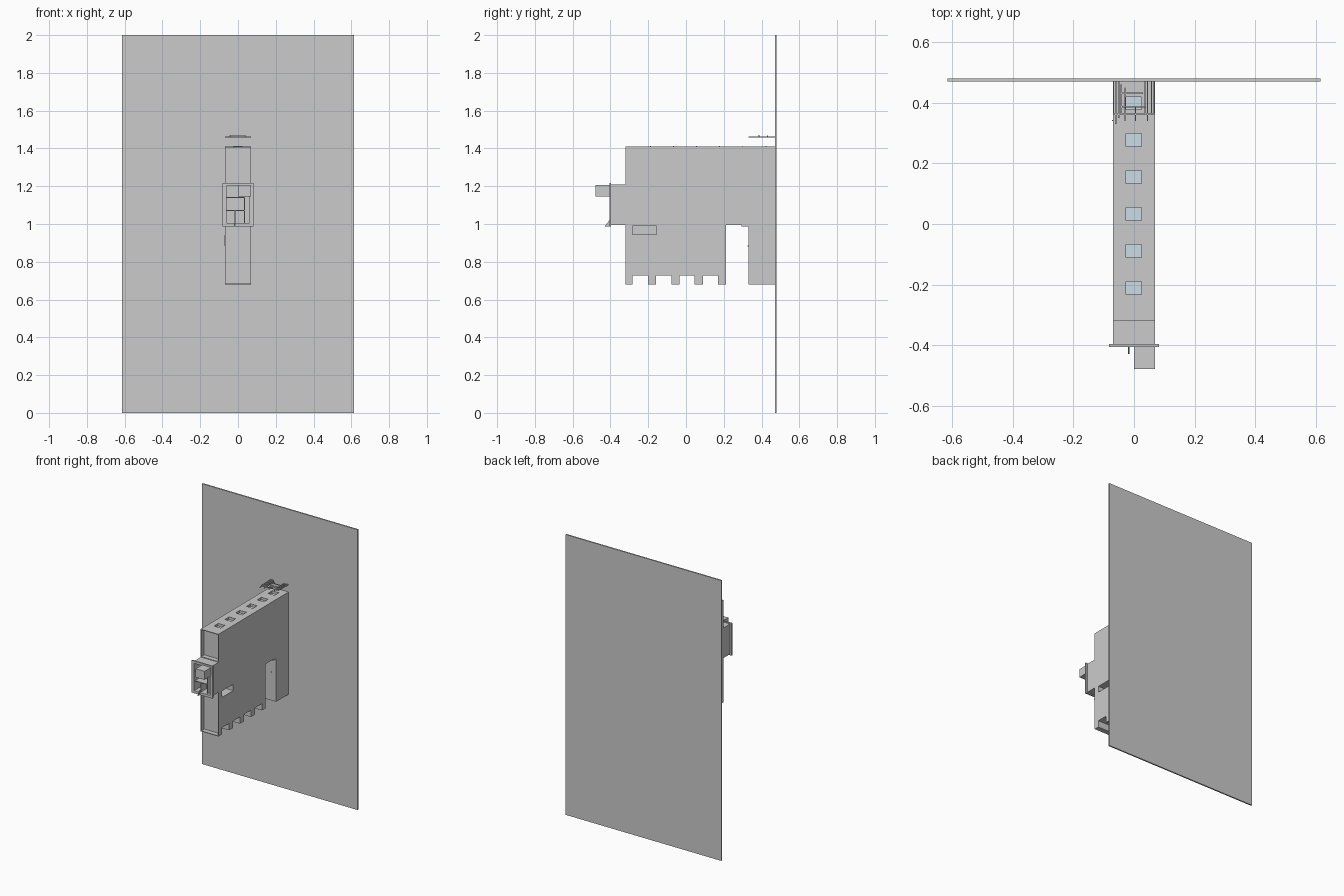
import bpy, bmesh


def make(name, bm):
    bmesh.ops.recalc_face_normals(bm, faces=bm.faces)
    me = bpy.data.meshes.new(name)
    bm.to_mesh(me)
    bm.free()
    ob = bpy.data.objects.new(name, me)
    bpy.context.collection.objects.link(ob)
    return ob


def boxes(name, specs):
    """One object made of boxes given as x0, x1, y0, y1, z0, z1."""
    bm = bmesh.new()
    for x0, x1, y0, y1, z0, z1 in specs:
        vs = bmesh.ops.create_cube(bm, size=1)["verts"]
        for v in vs:
            v.co.x = (x0 + x1) / 2 + v.co.x * (x1 - x0)
            v.co.y = (y0 + y1) / 2 + v.co.y * (y1 - y0)
            v.co.z = (z0 + z1) / 2 + v.co.z * (z1 - z0)
    return make(name, bm)


def prism(name, profile, x0, x1):
    """Extrude a (y, z) profile along x."""
    bm = bmesh.new()
    f = bm.faces.new([bm.verts.new((x0, y, z)) for y, z in profile])
    ext = bmesh.ops.extrude_face_region(bm, geom=[f])["geom"]
    for v in ext:
        if isinstance(v, bmesh.types.BMVert):
            v.co.x = x1
    return make(name, bm)


def cut(ob, cutter):
    mod = ob.modifiers.new("cut", "BOOLEAN")
    mod.operation = "DIFFERENCE"
    mod.solver = "EXACT"
    mod.object = cutter
    cutter.hide_render = True
    bpy.context.view_layer.objects.active = ob
    bpy.ops.object.modifier_apply(modifier=mod.name)
    bpy.data.objects.remove(cutter)


# Large backing panel
boxes("back_panel", [(-0.615, 0.615, 0.47, 0.48, 0, 2)])

# Body outline: nose at the front, toothed underside, doorway towards the back
outline = [(0.47, 0.68), (0.47, 1.41), (-0.32, 1.41), (-0.32, 1.21),
           (-0.40, 1.21), (-0.40, 0.995), (-0.32, 0.995), (-0.32, 0.68)]
for i in range(4):
    y = -0.283 + i * 0.124
    outline += [(y, 0.68), (y, 0.728), (y + 0.081, 0.728), (y + 0.081, 0.68)]
outline += [(0.212, 0.68), (0.212, 0.995), (0.33, 0.995), (0.33, 0.68)]
body = prism("body", outline, -0.07, 0.07)

# Recessed front, side niche, hollow nose and skylight openings
sky_y = [-0.21 + 0.122 * i for i in range(6)]
cuts = [(-0.066, 0.066, -0.5, -0.287, 0.685, 0.99),
        (-0.066, 0.066, -0.5, -0.287, 1.215, 1.405),
        (-0.062, 0.062, -0.5, -0.335, 1.005, 1.2),
        (-0.03, 0.1, -0.283, -0.155, 0.945, 0.99)]
cuts += [(-0.027, 0.025, y - 0.022, y + 0.022, 1.39, 1.5) for y in sky_y]
cut(body, boxes("body_cutter", cuts))

# Skylight panes and their hinge strips
glass = bpy.data.materials.new("pale_glass")
glass.diffuse_color = (0.6, 0.72, 0.78, 1)
panes = boxes("skylight_panes", [(-0.026, 0.024, y - 0.021, y + 0.021, 1.391, 1.394) for y in sky_y])
panes.data.materials.append(glass)
boxes("skylight_strips", [(-0.027, 0.025, y + 0.02, y + 0.025, 1.405, 1.413) for y in sky_y])

# Rim around the nose opening
boxes("nose_rim", [(-0.082, -0.062, -0.406, -0.396, 0.987, 1.217),
                   (0.062, 0.082, -0.406, -0.396, 0.987, 1.217),
                   (-0.062, 0.062, -0.406, -0.396, 0.987, 1.005),
                   (-0.062, 0.062, -0.406, -0.396, 1.2, 1.217)])

# Projecting box and the fittings inside the nose
boxes("projecting_box", [(0, 0.07, -0.478, -0.396, 1.145, 1.206)])
boxes("nose_shelves", [(-0.062, 0.036, -0.395, -0.335, 1.068, 1.073),
                       (-0.062, 0.036, -0.395, -0.335, 1.138, 1.143),
                       (0.032, 0.036, -0.395, -0.335, 1.005, 1.14),
                       (-0.018, -0.014, -0.395, -0.335, 1.005, 1.07)])
prism("nose_fin", [(-0.43, 0.988), (-0.40, 0.988), (-0.404, 1.022)], -0.019, -0.015)

# Doorway lintel and door knobs
boxes("door_lintel", [(-0.07, 0.07, 0.295, 0.33, 0.988, 0.995)])
boxes("door_knobs", [(x - 0.003, x + 0.003, 0.325, 0.331, 0.88, 0.886) for x in (-0.03, 0.03)])
boxes("side_handle", [(-0.073, -0.069, 0.34, 0.344, 0.885, 0.94)])

# Flat lattice of thin bars floating above the roof
bars = [(x - 0.002, x + 0.002, y0, y1, 1.459, 1.464) for x, y0, y1 in (
    (-0.068, 0.36, 0.47), (-0.06, 0.33, 0.47), (-0.05, 0.35, 0.47),
    (-0.042, 0.36, 0.46), (-0.03, 0.34, 0.45), (0.005, 0.34, 0.39),
    (0.037, 0.36, 0.47), (0.045, 0.34, 0.47), (0.058, 0.36, 0.47), (0.066, 0.36, 0.47))]
bars += [(-0.07, 0.07, 0.36, 0.364, 1.459, 1.464),
         (-0.04, 0.04, 0.384, 0.389, 1.459, 1.47),
         (-0.045, -0.015, 0.43, 0.434, 1.459, 1.468),
         (-0.02, 0.03, 0.43, 0.434, 1.459, 1.464)]
boxes("roof_lattice", bars)
